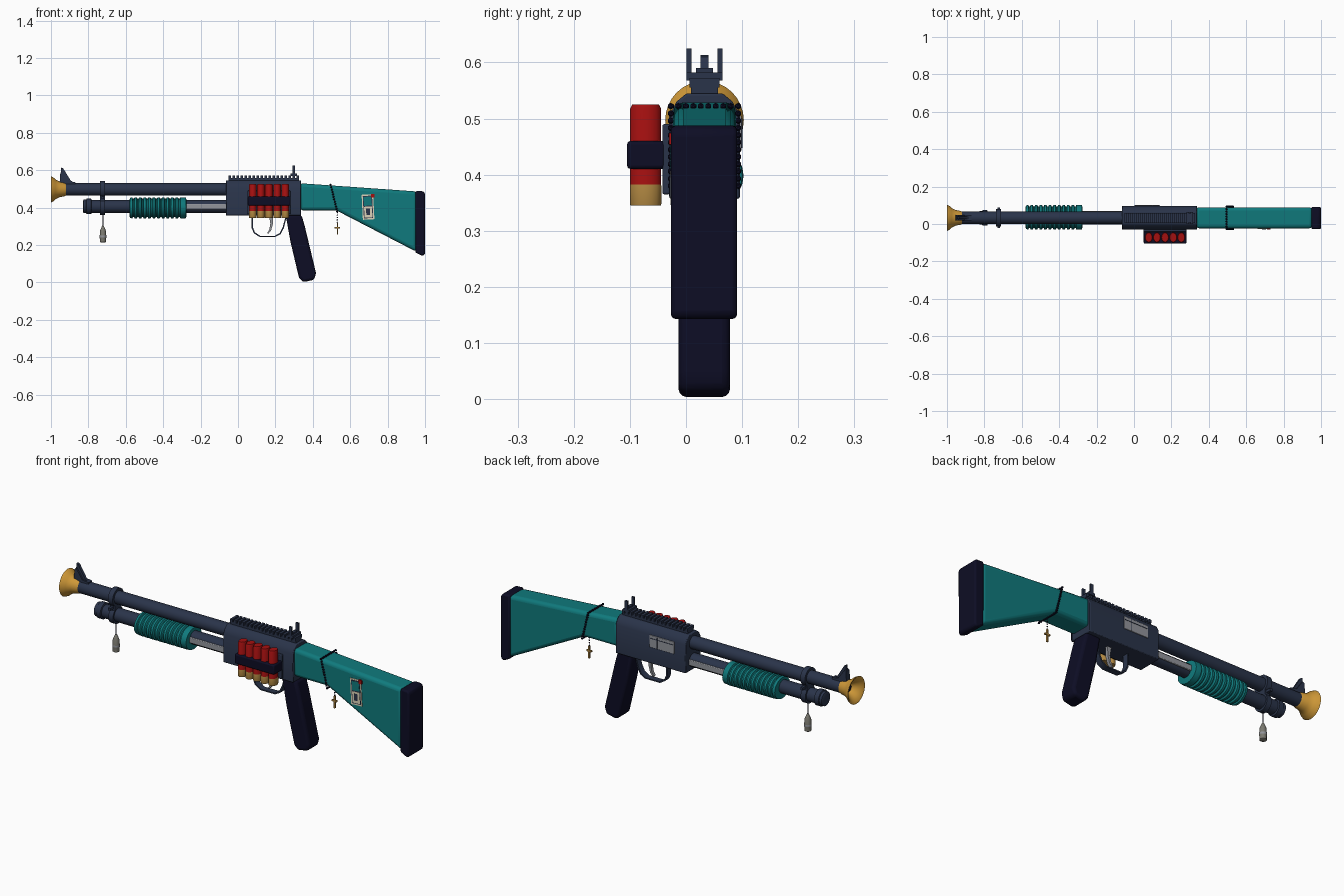
import bpy, bmesh, math
from mathutils import Vector, Matrix

if "Cube" in bpy.data.objects:
    bpy.data.objects.remove(bpy.data.objects["Cube"])

CY = 0.033  # centre plane of the gun


def material(name, rgb):
    m = bpy.data.materials.new(name)
    m.diffuse_color = (*rgb, 1)
    m.use_nodes = True
    m.node_tree.nodes["Principled BSDF"].inputs["Base Color"].default_value = m.diffuse_color
    return m


SLATE = material("slate metal", (0.023, 0.034, 0.068))
BLACK = material("midnight rubber", (0.004, 0.004, 0.018))
TEAL = material("teal", (0.005, 0.195, 0.205))
RED = material("shell red", (0.37, 0.005, 0.005))
GOLD = material("gold", (0.63, 0.32, 0.04))
BRASS = material("brass", (0.43, 0.24, 0.053))
STEEL = material("steel", (0.29, 0.30, 0.33))
TAG = material("tag grey", (0.2, 0.195, 0.165))
CREAM = material("cream", (0.72, 0.65, 0.48))


def finish(name, bm, mats, bevel=0, segs=2, angle=35):
    bmesh.ops.recalc_face_normals(bm, faces=bm.faces)
    me = bpy.data.meshes.new(name)
    bm.to_mesh(me)
    bm.free()
    for m in mats if isinstance(mats, (list, tuple)) else [mats]:
        me.materials.append(m)
    me.polygons.foreach_set("use_smooth", [True] * len(me.polygons))
    me.set_sharp_from_angle(angle=math.radians(angle))
    ob = bpy.data.objects.new(name, me)
    bpy.context.collection.objects.link(ob)
    if bevel:
        mod = ob.modifiers.new("bevel", 'BEVEL')
        mod.width, mod.segments, mod.limit_method = bevel, segs, 'ANGLE'
    return ob


def add_box(bm, x0, x1, y0, y1, z0, z1):
    mat = Matrix.Translation(((x0 + x1) / 2, (y0 + y1) / 2, (z0 + z1) / 2)) \
        @ Matrix.Diagonal((x1 - x0, y1 - y0, z1 - z0, 1))
    bmesh.ops.create_cube(bm, size=1, matrix=mat)


def boxes(name, mat, *dims, bevel=0):
    bm = bmesh.new()
    for d in dims:
        add_box(bm, *d)
    return finish(name, bm, mat, bevel)


def prism(name, mat, pts, a, b, axis='y', bevel=0, segs=2):
    """Extrude an outline: (x, z) points along y, or (y, z) points along x."""
    bm = bmesh.new()
    place = (lambda p, t: (p[0], t, p[1])) if axis == 'y' else (lambda p, t: (t, p[0], p[1]))
    f = bm.faces.new([bm.verts.new(place(p, a)) for p in pts])
    ext = bmesh.ops.extrude_face_region(bm, geom=[f])
    d = (0, b - a, 0) if axis == 'y' else (b - a, 0, 0)
    bmesh.ops.translate(bm, vec=d, verts=[v for v in ext['geom'] if isinstance(v, bmesh.types.BMVert)])
    return finish(name, bm, mat, bevel, segs)


def lathe(name, mats, prof, centre, axis='x', n=24, scale=(1, 1), rule=None):
    """Spin (along, radius) points round an axis; rule picks a material by distance along."""
    bm = bmesh.new()
    rings = []
    for t, r in prof:
        ring = []
        for i in range(n):
            a = 2 * math.pi * i / n
            u, v = r * math.cos(a) * scale[0], r * math.sin(a) * scale[1]
            co = (t, centre[0] + u, centre[1] + v) if axis == 'x' else (centre[0] + u, centre[1] + v, t)
            ring.append(bm.verts.new(co))
        rings.append(ring)
    for r0, r1 in zip(rings, rings[1:]):
        for i in range(n):
            j = (i + 1) % n
            f = bm.faces.new((r0[i], r0[j], r1[j], r1[i]))
            if rule:
                c = f.calc_center_median()
                f.material_index = rule(c.x if axis == 'x' else c.z)
    for ring, (t, r) in ((rings[0], prof[0]), (rings[-1], prof[-1])):
        f = bm.faces.new(ring)
        if rule:
            f.material_index = rule(t)
    return finish(name, bm, mats)


def wire(name, mat, pts, radius):
    cu = bpy.data.curves.new(name, 'CURVE')
    cu.dimensions, cu.bevel_depth, cu.bevel_resolution = '3D', radius, 2
    cu.use_fill_caps = True
    sp = cu.splines.new('POLY')
    sp.points.add(len(pts) - 1)
    for p, co in zip(sp.points, pts):
        p.co = (*co, 1)
    cu.materials.append(mat)
    ob = bpy.data.objects.new(name, cu)
    bpy.context.collection.objects.link(ob)


# barrel and flared muzzle
lathe("barrel", SLATE, [(-0.94, 0.033), (-0.06, 0.033)], (CY, 0.497))
lathe("muzzle_bell", [GOLD, BLACK],
      [(-0.92, 0.033), (-0.928, 0.037), (-0.955, 0.042), (-0.975, 0.053), (-0.987, 0.064), (-1.0, 0.07),
       (-0.998, 0.062), (-0.98, 0.046), (-0.955, 0.026), (-0.93, 0.024)], (CY, 0.497), n=32)
lathe("bore", BLACK, [(-0.957, 0.02), (-0.94, 0.02)], (CY, 0.497))

# front sight
prism("front_sight_blade", SLATE, [(-0.948, 0.53), (-0.945, 0.613), (-0.935, 0.61), (-0.895, 0.545), (-0.872, 0.53)],
      CY - 0.007, CY + 0.007)
prism("front_sight_base", SLATE, [(-0.955, 0.515), (-0.95, 0.585), (-0.94, 0.59), (-0.905, 0.54), (-0.87, 0.535),
                                  (-0.87, 0.515)], CY - 0.015, CY + 0.015)

# magazine tube, end cap and action bars
lathe("magazine_tube", SLATE, [(-0.8, 0.034), (-0.06, 0.034)], (CY, 0.406))
lathe("magazine_cap", SLATE, [(-0.828, 0.03), (-0.825, 0.036), (-0.812, 0.036), (-0.81, 0.041), (-0.785, 0.041),
                              (-0.782, 0.034)], (CY, 0.406))
for s, label in ((-1, "front"), (1, "back")):
    y = CY + s * 0.031
    boxes("action_bar_" + label, STEEL, (-0.3, -0.06, y - 0.006, y + 0.006, 0.39, 0.42), bevel=0.003)

# ribbed pump handle
prof = [(-0.58, 0.04), (-0.578, 0.054), (-0.565, 0.056)]
for i in range(11):
    x = -0.562 + i * 0.0245
    prof += [(x, 0.049), (x + 0.006, 0.049), (x + 0.009, 0.057), (x + 0.02, 0.057)]
prof += [(-0.278, 0.055), (-0.275, 0.04)]
lathe("pump_handle", TEAL, prof, (CY + 0.003, 0.398), scale=(1.17, 1))

# clamp joining both tubes
lathe("clamp_upper_ring", SLATE, [(-0.737, 0.046), (-0.71, 0.046)], (CY, 0.497))
lathe("clamp_lower_ring", SLATE, [(-0.737, 0.043), (-0.71, 0.043)], (CY, 0.404))
boxes("clamp_link", SLATE, (-0.737, -0.71, CY - 0.028, CY + 0.028, 0.42, 0.48),
      (-0.73, -0.717, CY - 0.055, CY + 0.055, 0.445, 0.458))

# hanging tag
wire("tag_cord", BLACK, [(-0.722, CY, 0.365), (-0.722, CY, 0.29)], 0.003)
lathe("hanging_tag", [TAG, STEEL], [(0.213, 0.012), (0.216, 0.017), (0.235, 0.017), (0.24, 0.018), (0.25, 0.018),
                                    (0.255, 0.017), (0.275, 0.016), (0.29, 0.01), (0.303, 0.004)],
      (-0.722, CY), 'z', 12, rule=lambda z: 1 if 0.238 < z < 0.252 else 0)

# receiver with chamfered top
prism("receiver", SLATE, [(-0.03, 0.357), (0.096, 0.357), (0.096, 0.505), (0.083, 0.53), (0.065, 0.545),
                          (0.001, 0.545), (-0.017, 0.53), (-0.03, 0.505)], -0.065, 0.337, 'x', bevel=0.004)
boxes("ejection_port", STEEL, (0.0, 0.14, 0.09, 0.099, 0.442, 0.505), bevel=0.002)
boxes("port_bolt_line", SLATE, (0.095, 0.099, 0.095, 0.1005, 0.447, 0.5), (0.005, 0.135, 0.095, 0.1005, 0.487, 0.49))

# toothed top rail
boxes("top_rail", SLATE, (-0.05, 0.325, CY - 0.024, CY + 0.024, 0.54, 0.558),
      *[(-0.05 + i * 0.0213, -0.037 + i * 0.0213, CY - 0.027, CY + 0.027, 0.555, 0.572) for i in range(18)])

# rear sight
boxes("rear_sight", SLATE, (0.28, 0.315, CY - 0.032, CY + 0.032, 0.568, 0.582),
      (0.291, 0.306, CY - 0.032, CY - 0.023, 0.58, 0.625), (0.291, 0.306, CY + 0.023, CY + 0.032, 0.58, 0.625),
      (0.291, 0.306, CY - 0.015, CY + 0.015, 0.58, 0.59))

# shell carrier with five shells
boxes("shell_carrier_plate", SLATE, (0.05, 0.28, -0.042, -0.028, 0.365, 0.49), bevel=0.003)
boxes("shell_band", BLACK, (0.052, 0.28, -0.105, -0.036, 0.41, 0.46), bevel=0.006)
for i in range(5):
    lathe(f"shell_{i + 1}", [BRASS, RED], [(0.345, 0.027), (0.348, 0.028), (0.38, 0.028), (0.382, 0.0275),
                                           (0.518, 0.0275), (0.525, 0.024)],
          (0.079 + i * 0.0435, -0.072), 'z', 16, (0.75, 1), rule=lambda z: 1 if z > 0.381 else 0)

# trigger and guard
guard = [(0.073, 0.36), (0.073, 0.29), (0.085, 0.262), (0.115, 0.243), (0.2, 0.243), (0.228, 0.258),
         (0.245, 0.29), (0.255, 0.33), (0.265, 0.36)]
inner = [(x + (0.158 - x) * 0.07, z + (0.006 if z < 0.3 else 0)) for x, z in reversed(guard)]
prism("trigger_guard", SLATE, guard + inner, CY - 0.016, CY + 0.016)
prism("trigger", STEEL, [(0.165, 0.36), (0.188, 0.36), (0.186, 0.31), (0.176, 0.275), (0.16, 0.258),
                         (0.157, 0.264), (0.168, 0.285), (0.173, 0.315)], CY - 0.008, CY + 0.008)

# pistol grip
prism("grip", BLACK, [(0.255, 0.36), (0.34, 0.36), (0.357, 0.3), (0.417, 0.05), (0.408, 0.014), (0.348, 0.001),
                      (0.326, 0.025), (0.28, 0.22)], -0.013, 0.078, bevel=0.014, segs=3)

# shoulder stock and butt pad
prism("stock", TEAL, [(0.33, 0.53), (0.955, 0.486), (0.955, 0.163), (0.525, 0.385), (0.33, 0.385)],
      -0.023, 0.089, bevel=0.018, segs=3)
prism("butt_pad", BLACK, [(0.948, 0.488), (0.99, 0.487), (1.0, 0.475), (1.0, 0.15), (0.985, 0.141), (0.948, 0.16)],
      -0.027, 0.091, bevel=0.009)

# bead chain wrapped round the stock
bm = bmesh.new()
corners = [(-0.027, 0.522), (0.093, 0.522), (0.093, 0.38), (-0.027, 0.38)]
for k in range(4):
    (y0, z0), (y1, z1) = corners[k], corners[(k + 1) % 4]
    n = 9 if k % 2 == 0 else 11
    for i in range(n):
        t = i / n
        z = z0 + (z1 - z0) * t
        p = Vector((0.495 + (0.522 - z) / 0.142 * 0.035, y0 + (y1 - y0) * t, z))
        bmesh.ops.create_icosphere(bm, subdivisions=1, radius=0.0062, matrix=Matrix.Translation(p))
for i in range(5):
    bmesh.ops.create_icosphere(bm, subdivisions=1, radius=0.004,
                               matrix=Matrix.Translation((0.531, CY, 0.373 - i * 0.013)))
finish("bead_chain", bm, BLACK)
boxes("cross_charm", BRASS, (0.528, 0.535, CY - 0.004, CY + 0.004, 0.255, 0.318),
      (0.517, 0.546, CY - 0.004, CY + 0.004, 0.289, 0.297))

# framed card on the front of the stock
def card(name, mat, x0, x1, z0, z1, depth):
    ob = boxes(name, mat, (x0 - 0.695, x1 - 0.695, -0.023 - depth, -0.022, z0 - 0.403, z1 - 0.403))
    ob.location = (0.695, 0, 0.403)
    ob.rotation_euler.y = math.radians(-3)


card("card_frame", CREAM, 0.664, 0.726, 0.336, 0.47, 0.003)
card("card_border", SLATE, 0.670, 0.720, 0.343, 0.463, 0.004)
card("card_face", CREAM, 0.674, 0.716, 0.347, 0.405, 0.005)
card("card_window", TEAL, 0.674, 0.716, 0.41, 0.458, 0.005)
card("card_figure", SLATE, 0.684, 0.704, 0.36, 0.395, 0.006)
card("card_corner", RED, 0.714, 0.732, 0.452, 0.472, 0.007)
